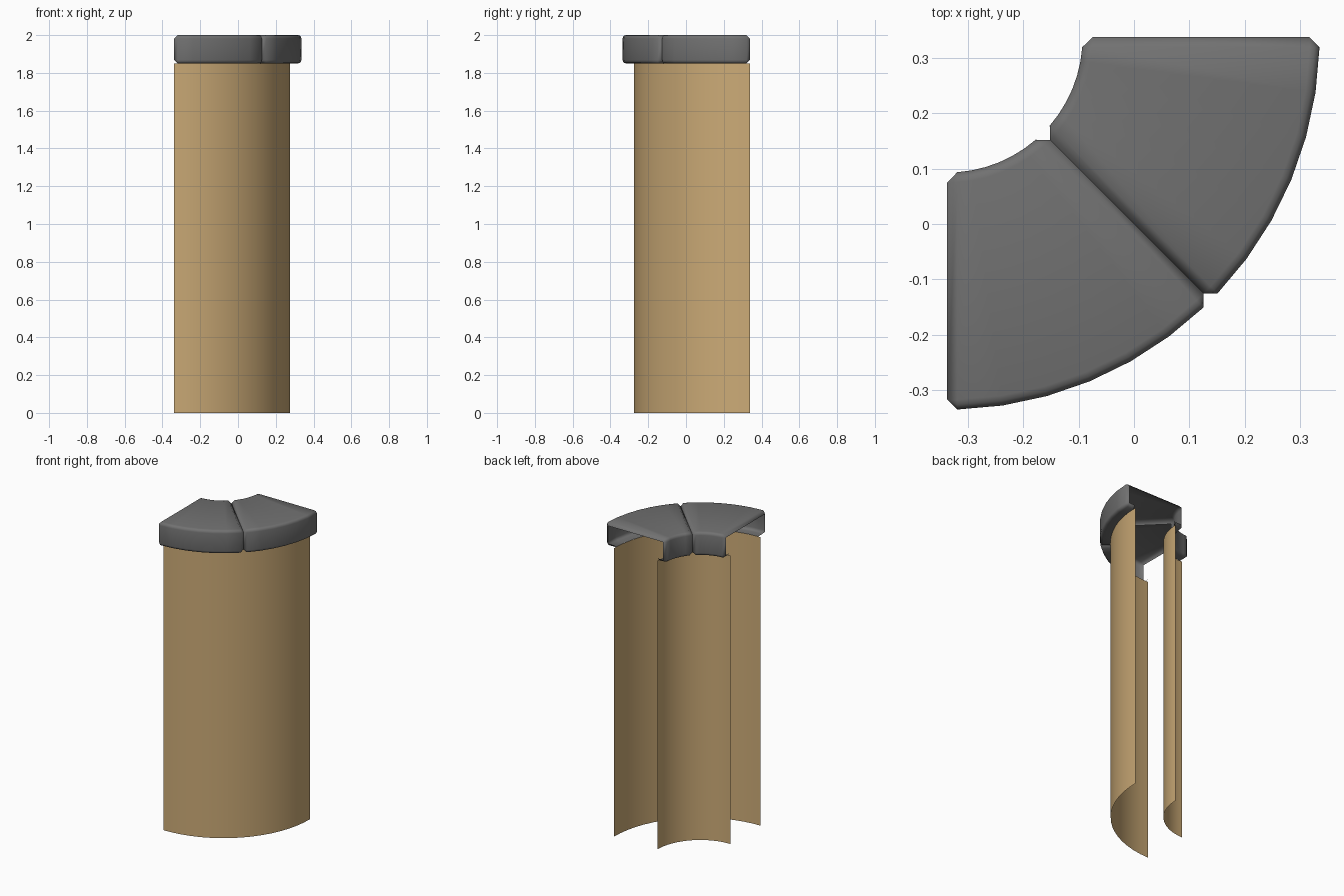
import bpy
import bmesh
from math import asin, radians, sin, cos

cube = bpy.data.objects.get("Cube")
if cube:
    bpy.data.objects.remove(cube, do_unlink=True)

CX, CY = -0.338, 0.338          # centre of the quarter curve
WALL_OUT, WALL_IN = 0.612, 0.305
CAP_OUT, CAP_IN = 0.674, 0.245
CAP_LOW, CAP_TOP = 1.85, 2.0
BEVEL = 0.018


def material(name, rgb):
    mat = bpy.data.materials.new(name)
    mat.use_nodes = True
    mat.diffuse_color = (*rgb, 1)
    bsdf = next(n for n in mat.node_tree.nodes if n.type == "BSDF_PRINCIPLED")
    bsdf.inputs["Base Color"].default_value = (*rgb, 1)
    return mat


def point(r, z, angle):
    # angle runs from the front-facing end round to the side-facing end
    return (CX + r * sin(angle), CY - r * cos(angle), z)


def sheet(name, rows, mat):
    """Skin a grid of points, smooth shaded with sharp creases kept."""
    bm = bmesh.new()
    grid = [[bm.verts.new(p) for p in row] for row in rows]
    for a, b in zip(grid, grid[1:]):
        for i in range(len(a) - 1):
            bm.faces.new((a[i], b[i], b[i + 1], a[i + 1]))
    mesh = bpy.data.meshes.new(name)
    bm.to_mesh(mesh)
    bm.free()
    mesh.materials.append(mat)
    obj = bpy.data.objects.new(name, mesh)
    bpy.context.collection.objects.link(obj)
    bpy.ops.object.select_all(action="DESELECT")
    obj.select_set(True)
    bpy.context.view_layer.objects.active = obj
    bpy.ops.object.shade_smooth_by_angle(angle=radians(50))
    return obj


tan = material("tan wall", (0.604, 0.407, 0.184))
grey = material("grey stone", (0.165, 0.165, 0.165))

# Curved wall skins, open at the ends
quarter = [radians(90 * i / 16) for i in range(17)]
for name, r in (("outer_wall", WALL_OUT), ("inner_wall", WALL_IN)):
    low = [point(r, 0, a) for a in quarter]
    high = [point(r, CAP_LOW, a) for a in quarter]
    sheet(name, (low, high) if r == WALL_OUT else (high, low), tan)


# Capping section: each entry is the point and its inset point at a joint
def rounded(r, z, r_dir, z_dir):
    """Rounded corner of the section, from the flat to the upright side."""
    out = []
    inset = (r - r_dir * BEVEL, z - z_dir * BEVEL)
    for step in range(4):
        a = radians(30 * step)
        out.append(((inset[0] + r_dir * BEVEL * sin(a),
                     inset[1] + z_dir * BEVEL * cos(a)), inset))
    return out


def lip(r):
    return [((r, CAP_LOW), (r, CAP_LOW + BEVEL))]


section = (lip(WALL_OUT)
           + rounded(CAP_OUT, CAP_LOW, 1, -1)
           + rounded(CAP_OUT, CAP_TOP, 1, 1)[::-1]
           + rounded(CAP_IN, CAP_TOP, -1, 1)
           + rounded(CAP_IN, CAP_LOW, -1, -1)[::-1]
           + lip(WALL_IN))

# Two hollow capping stones meeting in a groove
for name, start in (("cap_stone_front", 0), ("cap_stone_side", 45)):
    first, last = radians(start), radians(start + 45)
    rows = [[point(*inset, first) for _, inset in section]]
    for k in range(7):
        row = []
        for (r, z), _ in section:
            edge = asin(BEVEL / r)
            row.append(point(r, z, first + edge + (last - first - 2 * edge) * k / 6))
        rows.append(row)
    rows.append([point(*inset, last) for _, inset in section])
    stone = sheet(name, rows, grey)
    # Merge the collapsed corners, then restore the shading
    bm = bmesh.new()
    bm.from_mesh(stone.data)
    bmesh.ops.remove_doubles(bm, verts=bm.verts, dist=0.0005)
    bmesh.ops.recalc_face_normals(bm, faces=bm.faces)
    if max(bm.faces, key=lambda f: f.calc_center_median().z).normal.z < 0:
        bmesh.ops.reverse_faces(bm, faces=bm.faces)
    bm.to_mesh(stone.data)
    bm.free()
